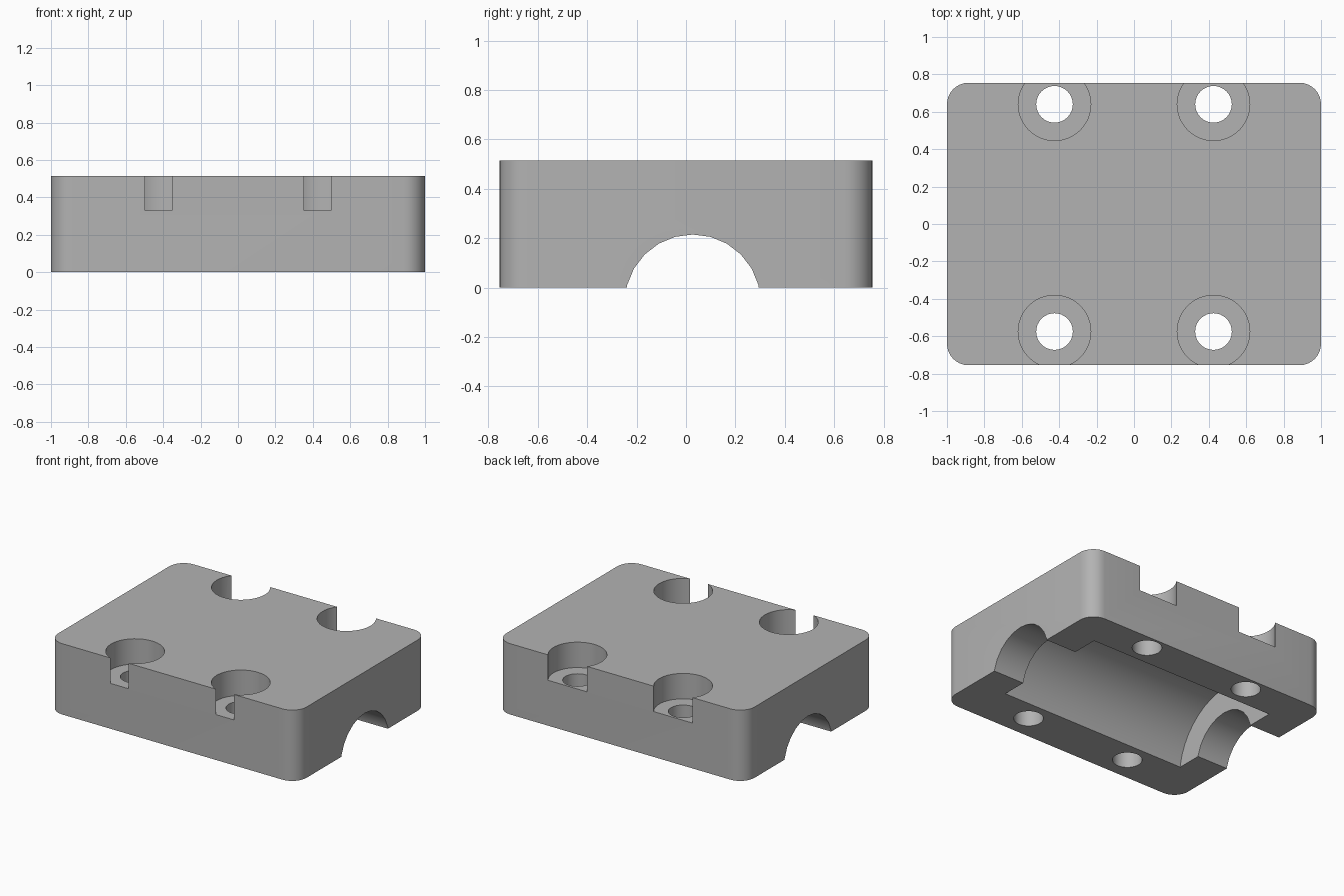
import bpy
import math
from mathutils import Matrix

WIDTH, DEPTH, HEIGHT = 2.0, 1.51, 0.515
CORNER = 0.115
MID_Y = 0.0325          # bore axis and screw pattern sit slightly off centre
AXIS_Z = -0.06          # bore axis lies just under the base

cube = bpy.data.objects.get("Cube")
if cube:
    bpy.data.objects.remove(cube, do_unlink=True)

# Material
grey = bpy.data.materials.new("plain_grey")
grey.use_nodes = True
colour = (0.45, 0.45, 0.45, 1)
grey.diffuse_color = colour
grey.node_tree.nodes["Principled BSDF"].inputs["Base Color"].default_value = colour


def cylinder(name, radius, length, centre, sides, along_x=False):
    """Cylinder cutter, upright or lying along x with a vertex line on top."""
    bpy.ops.mesh.primitive_cylinder_add(vertices=sides, radius=radius, depth=length)
    obj = bpy.context.object
    obj.name = name
    turn = Matrix.Rotation(math.pi / 2, 4, "Y") if along_x else Matrix()
    obj.data.transform(Matrix.Translation(centre) @ turn)
    obj.hide_render = True
    return obj


def apply_modifier(obj, modifier):
    bpy.context.view_layer.objects.active = obj
    bpy.ops.object.modifier_apply(modifier=modifier.name)


def cut(obj, cutter):
    mod = obj.modifiers.new("cut", "BOOLEAN")
    mod.operation = "DIFFERENCE"
    mod.solver = "EXACT"
    mod.object = cutter
    apply_modifier(obj, mod)
    bpy.data.objects.remove(cutter, do_unlink=True)


# Block with rounded upright corners
bpy.ops.mesh.primitive_cube_add(size=1)
block = bpy.context.object
block.name = "bearing_cap_block"
block.data.transform(Matrix.Translation((0, 0, HEIGHT / 2))
                     @ Matrix.Diagonal((WIDTH, DEPTH, HEIGHT, 1)))
weights = block.data.attributes.new("bevel_weight_edge", "FLOAT", "EDGE")
for edge in block.data.edges:
    a, b = (block.data.vertices[i].co for i in edge.vertices)
    weights.data[edge.index].value = float(abs(a.z - b.z) > 0.1)
bevel = block.modifiers.new("corners", "BEVEL")
bevel.limit_method = "WEIGHT"
bevel.width = CORNER
bevel.segments = 8
apply_modifier(block, bevel)
block.data.materials.append(grey)

# Shaft channel through the block and the wider pocket between its ends
cut(block, cylinder("shaft_channel", 0.275, 3, (0, MID_Y - 0.005, AXIS_Z), 24, True))
cut(block, cylinder("bearing_pocket", 0.46, 1.505, (0, MID_Y, AXIS_Z), 40, True))

# Four screw holes with counterbores that break out through the long sides
for sx in (-1, 1):
    for sy in (-1, 1):
        x, y = sx * 0.425, MID_Y + sy * 0.6075
        cut(block, cylinder("screw_hole", 0.098, 2, (x, y, 0), 32))
        cut(block, cylinder("counterbore", 0.194, 0.4, (x, y, 0.53), 48))

# Smooth curved walls, sharp rims
bpy.ops.object.select_all(action="DESELECT")
block.select_set(True)
bpy.context.view_layer.objects.active = block
bpy.ops.object.shade_smooth_by_angle(angle=math.radians(30))
